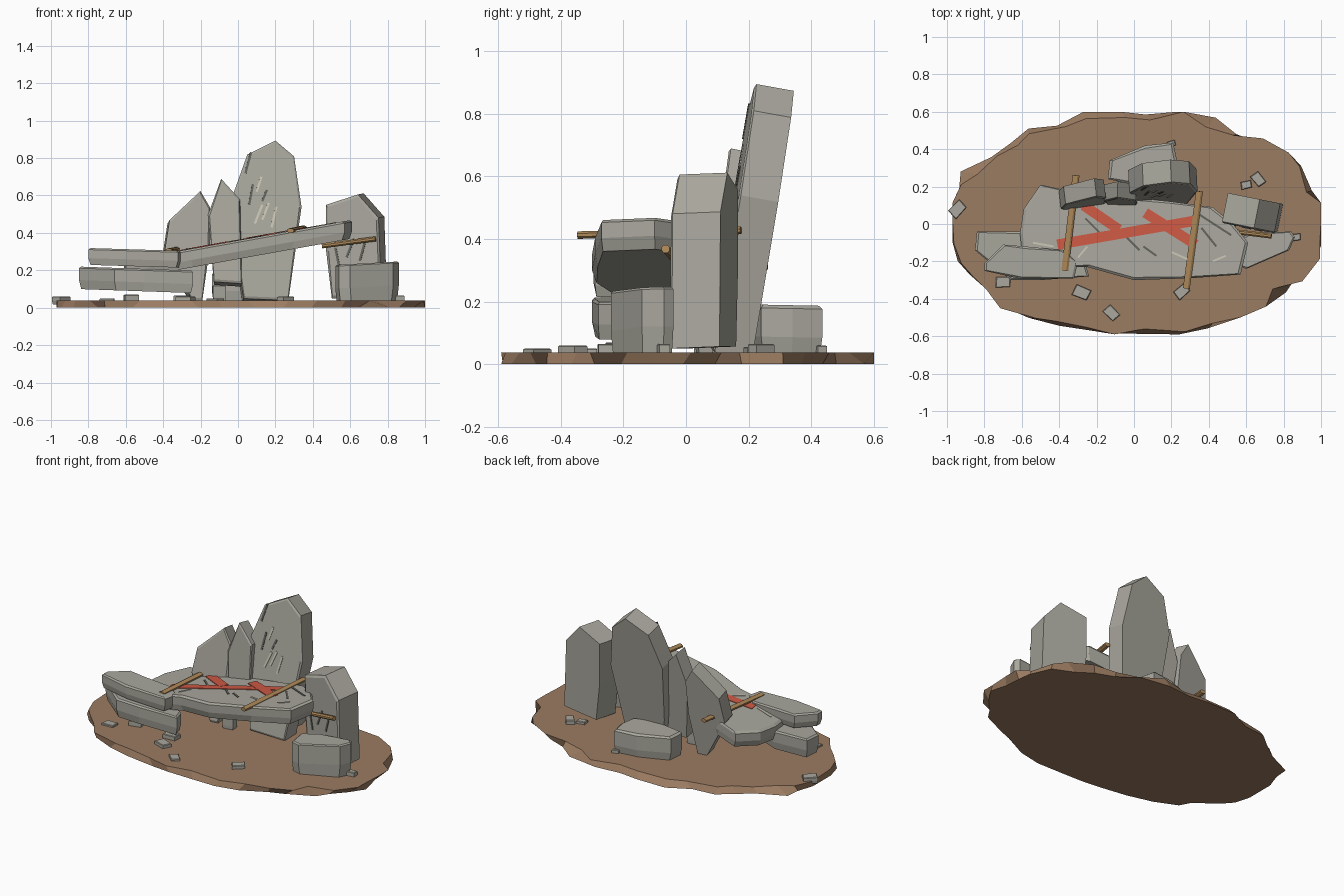
import bpy, bmesh, math, random
from mathutils import Vector

if "Cube" in bpy.data.objects:
    bpy.data.objects.remove(bpy.data.objects["Cube"])

random.seed(4)


def mat(name, c):
    m = bpy.data.materials.new(name)
    m.diffuse_color = (*c, 1)
    m.use_nodes = True
    m.node_tree.nodes["Principled BSDF"].inputs["Base Color"].default_value = m.diffuse_color
    return m


STONE = mat("stone", (0.40, 0.39, 0.34))
EARTH = mat("earth", (0.33, 0.20, 0.12))
WOOD = mat("wood", (0.42, 0.25, 0.10))
RED = mat("red_paint", (0.62, 0.10, 0.06))
DARK = mat("crack", (0.13, 0.13, 0.11))
PALE = mat("scratch", (0.60, 0.57, 0.47))


def loft(name, rings, material):
    """Close a stack of equal-length vertex rings into a solid."""
    bm = bmesh.new()
    loops = [[bm.verts.new(p) for p in r] for r in rings]
    n = len(loops[0])
    for a, b in zip(loops, loops[1:]):
        for i in range(n):
            j = (i + 1) % n
            bm.faces.new((a[i], a[j], b[j], b[i]))
    bm.faces.new(loops[0][::-1])
    bm.faces.new(loops[-1])
    bmesh.ops.recalc_face_normals(bm, faces=bm.faces)
    me = bpy.data.meshes.new(name)
    bm.to_mesh(me)
    bm.free()
    me.materials.append(material)
    ob = bpy.data.objects.new(name, me)
    bpy.context.collection.objects.link(ob)
    return ob


def inset(pts, d):
    cx = sum(p[0] for p in pts) / len(pts)
    cy = sum(p[1] for p in pts) / len(pts)
    out = []
    for x, y in pts:
        k = 1 - d / max(math.hypot(x - cx, y - cy), 1e-3)
        out.append((cx + (x - cx) * k, cy + (y - cy) * k))
    return out


def lying(name, pts, plane, thick, chamfer=0.012, material=STONE):
    """Slab from a plan outline; top follows plane z = a + bx + cy."""
    a, b, c = plane
    layers = [(thick, chamfer), (thick * 0.6, 0), (chamfer * 0.7, 0), (0, chamfer)]
    if not chamfer:
        layers = [(thick, 0), (0, 0)]
    loft(name, [[(x, y, a + b * x + c * y - t) for x, y in inset(pts, d)]
                for t, d in layers], material)


def standing(name, pts, plane, thick, drop=0.0, chamfer=0.012, material=STONE):
    """Slab from a front outline (x, z); front follows y = a + bx + cz."""
    a, b, c = plane
    layers = [(0, chamfer), (chamfer * 0.5, 0), (thick, 0)] if chamfer else [(0, 0), (thick, 0)]
    loft(name, [[(x - b * t, a + b * x + c * z + t, z - drop * t)
                 for x, z in inset(pts, d)] for t, d in layers], material)


def strip(p, q, w):
    d = (Vector(q) - Vector(p)).normalized() * w / 2
    return [(p[0] - d.y, p[1] + d.x), (q[0] - d.y, q[1] + d.x),
            (q[0] + d.y, q[1] - d.x), (p[0] + d.y, p[1] - d.x)]


# ragged earth base
N = 38
def ragged(z, lo, hi):
    r = []
    for i in range(N):
        t = 2 * math.pi * (i + random.uniform(-.2, .2)) / N
        k = random.uniform(lo, hi)
        r.append((max(-.97, min(1, k * math.cos(t))),
                  max(-.59, min(.6, .6 * k * math.sin(t))), z))
    return r
loft("earth_base", [ragged(0, .96, 1.05), ragged(.038, .93, 1.05)], EARTH)

# tilted main slab
MAIN = (.36, .18, 0)
lying("main_slab", [(-.61, -.05), (-.59, .08), (-.5, .21), (-.36, .18), (-.1, .15), (.2, .12),
                    (.42, .09), (.53, 0), (.61, -.1), (.57, -.27), (.3, -.29), (.0, -.3),
                    (-.25, -.23), (-.45, -.23), (-.6, -.14)], MAIN, .1, .015)

# stacked slabs on the left
lying("left_upper_slab", [(-.80, -.21), (-.7, -.11), (-.58, -.12), (-.38, -.14), (-.3, -.2),
                          (-.32, -.29), (-.6, -.295), (-.8, -.25)], (.295, -.03, 0), .09)
lying("left_lower_slab", [(-.85, -.14), (-.84, -.04), (-.6, -.04), (-.26, -.21), (-.24, -.28),
                          (-.5, -.3), (-.66, -.3)], (.19, -.035, 0), .12)

# upright slabs at the back
TALL = (.066, .05, .16)
standing("tall_slab", [(.03, .05), (.0, .25), (-.025, .61), (.05, .82), (.2, .895), (.3, .81),
                       (.34, .54), (.27, .04)], TALL, .125, .18)
standing("middle_slab", [(-.13, .14), (-.16, .5), (-.09, .69), (.01, .58), (.02, .13)],
         (.065, -.04, .1), .09, .2)
standing("left_back_slab", [(-.24, .04), (-.39, .31), (-.365, .47), (-.2, .625), (-.15, .54),
                            (-.15, .32), (-.19, .04)], (.08, .12, .14), .1, .2)

# right upright block, its low neighbour and the block behind
RIGHT = (.10, -.2, 0)
standing("right_upright_block", [(.5, .05), (.47, .3), (.47, .55), (.64, .605), (.75, .48),
                                 (.765, .05)], RIGHT, .16, -.04, .015)
lying("right_low_block", [(.52, -.1), (.54, -.22), (.6, -.24), (.83, -.14), (.86, -.07),
                          (.84, -.04), (.62, -.05)], (.2, .055, 0), .21, .01)
lying("back_block", [(-.14, .24), (-.13, .34), (.06, .42), (.21, .435), (.23, .34), (.21, .24),
                     (.05, .2)], (.195, 0, -.02), .17, .015)

# red painted stripes
for i, (p, q) in enumerate([((-.41, -.11), (.34, .02)), ((-.27, .10), (-.08, -.03)),
                            ((.06, .06), (.33, -.11))]):
    lying(f"red_stripe_{i}", strip(p, q, .055), (.364 + i * .001, .18, 0), .008, 0, RED)

# cracks and scratches on the main slab
for i, (p, q) in enumerate([((.35, .05), (.52, -.06)), ((.36, -.02), (.44, -.12)),
                            ((-.05, -.06), (.03, -.14)), ((-.26, .03), (-.18, -.05)),
                            ((.05, -.12), (.12, -.17))]):
    lying(f"slab_crack_{i}", strip(p, q, .011), (.363, .18, 0), .006, 0, DARK)
for i, (p, q) in enumerate([((-.54, -.1), (-.43, -.12)), ((-.3, -.18), (-.25, -.12)),
                            ((.2, -.15), (.29, -.19)), ((.42, -.2), (.49, -.17))]):
    lying(f"slab_scratch_{i}", strip(p, q, .01), (.363, .18, 0), .006, 0, PALE)

# cracks and scratches on the upright faces
def face_marks(name, marks, plane, material):
    for i, (p, q) in enumerate(marks):
        standing(f"{name}_{i}", strip(p, q, .012), (plane[0] - .004, *plane[1:]), .007, 0, 0, material)
face_marks("tall_scratch", [((.1, .62), (.125, .7)), ((.09, .45), (.13, .55)),
                            ((.13, .47), (.165, .56)), ((.18, .43), (.205, .54))], TALL, PALE)
face_marks("tall_crack", [((.04, .72), (.07, .83)), ((.06, .55), (.08, .66)),
                          ((.13, .57), (.155, .63))], TALL, DARK)
face_marks("right_crack", [((.65, .25), (.68, .36)), ((.58, .27), (.62, .37)),
                           ((.52, .32), (.54, .22))], RIGHT, DARK)

# wooden poles
def pole(name, a, b, w, h):
    a, b = Vector(a), Vector(b)
    d = (b - a).normalized()
    u = d.cross(Vector((0, 0, 1))).normalized()
    v = u.cross(d)
    ang = [math.tau * (i + .5) / 8 for i in range(8)]
    loft(name, [[c + u * w * math.cos(t) + v * h * math.sin(t) for t in ang]
                for c in (a, b)], WOOD)
pole("left_pole", (-.37, -.25, .305), (-.31, .26, .315), .02, .013)
pole("middle_pole", (.28, -.345, .412), (.35, .175, .427), .02, .013)
pole("right_pole", (.45, -.03, .33), (.735, -.065, .368), .014, .014)

# scattered rubble: x, y, size, height, turn
for i, (x, y, s, h, t) in enumerate([
        (-.945, .08, .05, .06, .9), (-.70, -.31, .045, .05, .1), (-.28, -.365, .05, .06, -.3),
        (-.12, -.475, .045, .05, -.7), (.255, -.36, .045, .06, .8), (.6, .21, .033, .055, .3),
        (.665, .24, .042, .065, -.8), (.2, .43, .025, .06, .4), (.865, -.07, .03, .065, .2),
        (-.3, -.25, .05, .065, .1), (-.57, -.22, .045, .07, .3), (-.1, .06, .04, .12, .2)]):
    pts = []
    for dx, dy in ((-1, -.6), (.8, -.7), (1, .5), (-.8, .7)):
        dx, dy = dx * s * .95, dy * s * .95
        pts.append((max(-1, x + dx * math.cos(t) - dy * math.sin(t)),
                    y + dx * math.sin(t) + dy * math.cos(t)))
    lying(f"rubble_{i}", pts, (h, 0, 0), h - .018, .005)
